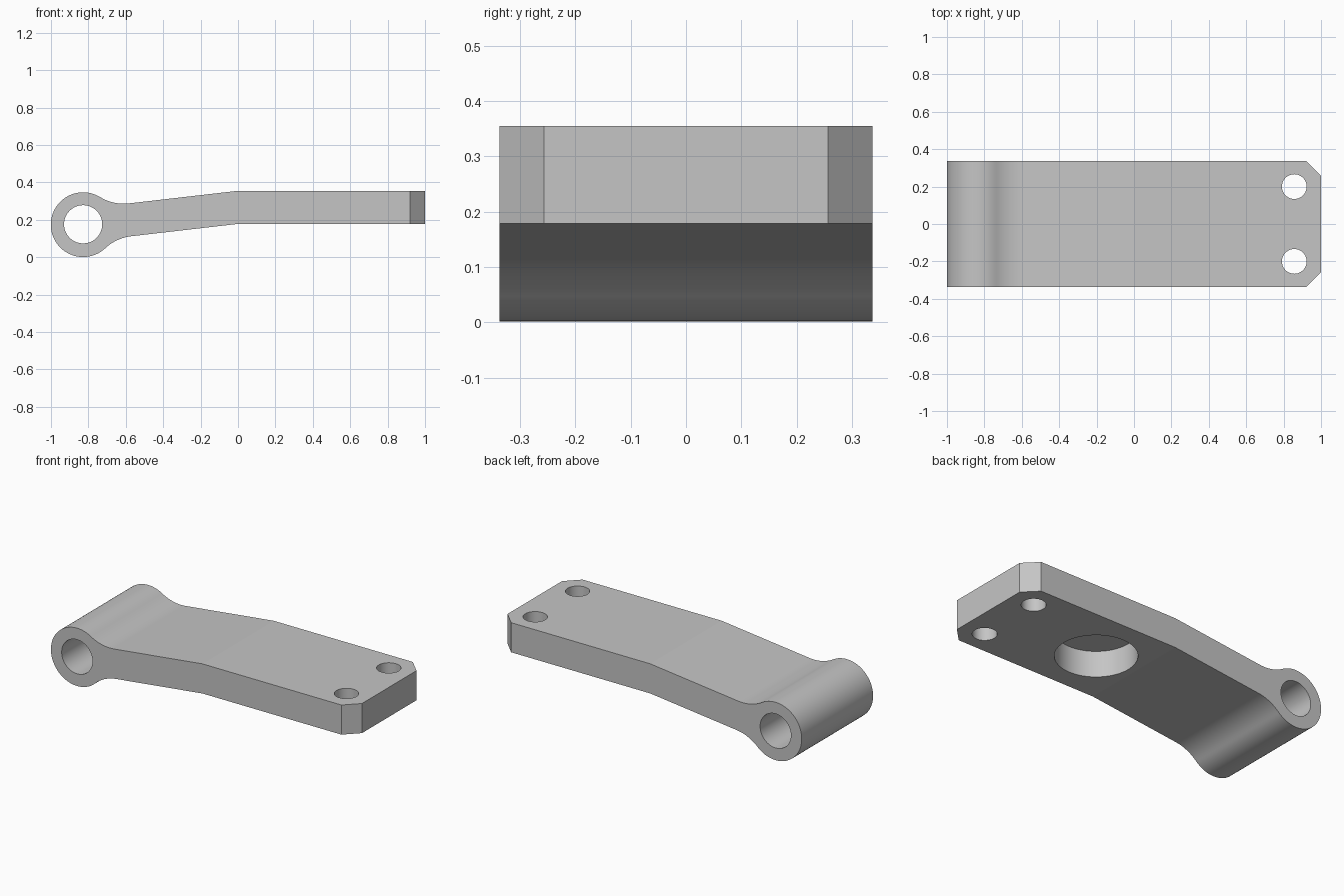
import bpy
import bmesh
from math import atan, atan2, ceil, cos, hypot, pi, radians, sin, sqrt
from mathutils import Vector

if "Cube" in bpy.data.objects:
    bpy.data.objects.remove(bpy.data.objects["Cube"])

# Main dimensions
HALF_W = 0.337
Z_LOW, Z_TOP = 0.178, 0.355
SLOPE = 0.1155
RING_X, RING_Z, RING_R, PIN_R = -0.828, 0.174, 0.173, 0.102
FILLET = 0.245

grey = bpy.data.materials.new("light_grey")
grey.use_nodes = True
colour = (0.56, 0.56, 0.56, 1)
grey.diffuse_color = colour
grey.node_tree.nodes["Principled BSDF"].inputs["Base Color"].default_value = colour


def arc(cx, cz, r, a, b):
    """Points along an arc from angle a to angle b."""
    n = ceil(abs(b - a) / radians(4))
    return [(cx + r * cos(a + (b - a) * i / n), cz + r * sin(a + (b - a) * i / n))
            for i in range(n + 1)]


def fillet_centre(z0, side):
    """Centre of the arc touching both the sloping arm and the ring."""
    k = z0 + side * FILLET * sqrt(1 + SLOPE ** 2) + SLOPE * RING_X - RING_Z
    a, b, c = 1 + SLOPE ** 2, 2 * SLOPE * k, k * k - (RING_R + FILLET) ** 2
    d = (-b + sqrt(b * b - 4 * a * c)) / (2 * a)
    return RING_X + d, RING_Z + k + SLOPE * d


# Side profile: plate, sloping arm, fillets and ring
tilt = atan(SLOPE)
ux, uz = fillet_centre(Z_TOP, 1)
lx, lz = fillet_centre(Z_LOW, -1)
up = atan2(uz - RING_Z, ux - RING_X)
low = atan2(lz - RING_Z, lx - RING_X)
profile = [(1, Z_LOW), (1, Z_TOP), (0, Z_TOP)]
profile += arc(ux, uz, FILLET, tilt - pi / 2, up - pi)
profile += arc(RING_X, RING_Z, RING_R, up, low + 2 * pi)[1:]
profile += arc(lx, lz, FILLET, low + pi, tilt + pi / 2)[1:]
profile += [(0, Z_LOW)]

bm = bmesh.new()
face = bm.faces.new([bm.verts.new((x, -HALF_W, z)) for x, z in profile])
extruded = bmesh.ops.extrude_face_region(bm, geom=[face])["geom"]
bmesh.ops.translate(bm, vec=(0, 2 * HALF_W, 0),
                    verts=[v for v in extruded if isinstance(v, bmesh.types.BMVert)])
bmesh.ops.recalc_face_normals(bm, faces=bm.faces)

# Chamfered corners at the plate end
corners = [e for e in bm.edges if all(v.co.x > 0.99 for v in e.verts)
           and abs(e.verts[0].co.z - e.verts[1].co.z) > 0.1]
bmesh.ops.bevel(bm, geom=corners, offset=0.08, segments=1, affect='EDGES')
mesh = bpy.data.meshes.new("lever_arm")
bm.to_mesh(mesh)
bm.free()
arm = bpy.data.objects.new("lever_arm", mesh)
bpy.context.collection.objects.link(arm)
mesh.materials.append(grey)


def drill(name, centre, radius, depth, rotation=(0, 0, 0)):
    """Cut a round hole through or into the arm."""
    bpy.ops.mesh.primitive_cylinder_add(vertices=96, radius=radius, depth=depth,
                                        location=centre, rotation=rotation)
    cutter = bpy.context.object
    cutter.name = name
    cutter.hide_render = True
    cutter.data.materials.append(grey)
    mod = arm.modifiers.new(name, 'BOOLEAN')
    mod.operation = 'DIFFERENCE'
    mod.solver = 'EXACT'
    mod.object = cutter
    bpy.context.view_layer.objects.active = arm
    bpy.ops.object.modifier_apply(modifier=mod.name)
    bpy.data.objects.remove(cutter)


# Pin bore, two bolt holes and the blind pocket underneath
drill("pin_bore", (RING_X, 0, RING_Z + 0.002), PIN_R, 1, (pi / 2, 0, 0))
for side in (-1, 1):
    drill("bolt_hole", (0.857, side * 0.2, 0.27), 0.066, 1)
pocket_top = Z_LOW + 0.155
drill("underside_pocket", (0.26, 0, pocket_top - 0.2), 0.22, 0.4)

# Smooth the curves but keep the shallow bend crisp
bpy.ops.object.select_all(action='DESELECT')
arm.select_set(True)
bpy.context.view_layer.objects.active = arm
bpy.ops.object.shade_smooth_by_angle(angle=radians(5.5))
